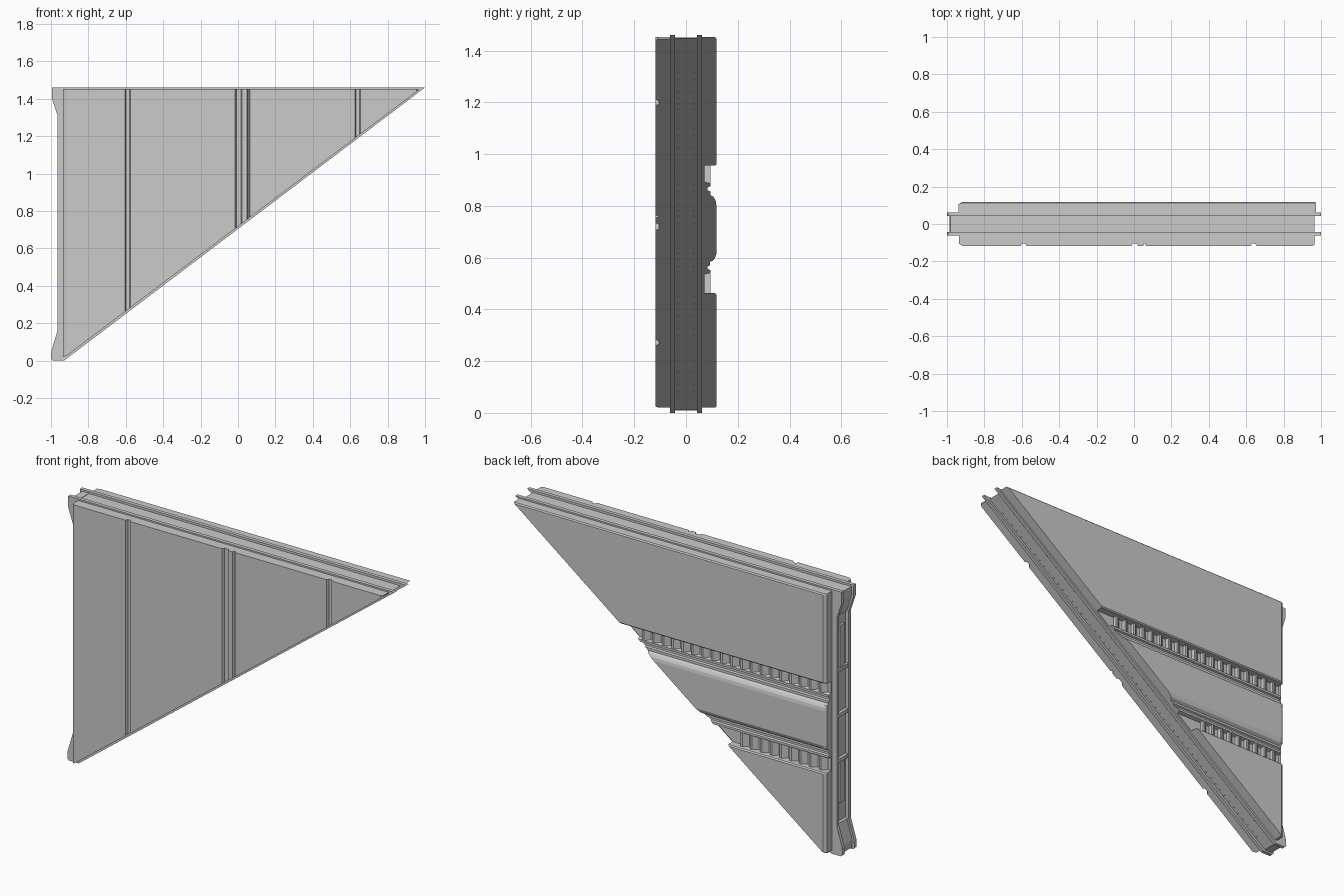
import bpy, bmesh
from math import atan2

TOP = 1.46
SLOPE = TOP / 1.935


def hyp_x(z):
    return -0.935 + z / SLOPE


def hyp_z(x):
    return (x + 0.935) * SLOPE


def build(name, solids):
    """Each solid is a list of matching closed rings, skinned and capped."""
    bm = bmesh.new()
    for rings in solids:
        vs = [[bm.verts.new(p) for p in r] for r in rings]
        n = len(vs[0])
        for a, b in zip(vs, vs[1:]):
            for i in range(n):
                j = (i + 1) % n
                bm.faces.new((a[i], a[j], b[j], b[i]))
        bm.faces.new(vs[0][::-1])
        bm.faces.new(vs[-1])
    bmesh.ops.recalc_face_normals(bm, faces=bm.faces)
    mesh = bpy.data.meshes.new(name)
    bm.to_mesh(mesh)
    bm.free()
    ob = bpy.data.objects.new(name, mesh)
    bpy.context.collection.objects.link(ob)
    return ob


def slab(outline, y0, y1):
    return [[(x, y, z) for x, z in outline] for y in (y0, y1)]


def box(x0, x1, y0, y1, z0, z1):
    return slab([(x0, z0), (x1, z0), (x1, z1), (x0, z1)], y0, y1)


# Core web between the two rails
build("core", [slab([(-0.945, 0.012), (hyp_x(0.012) - 0.02, 0.012),
                     (hyp_x(1.448) - 0.02, 1.448), (-0.945, 1.448)], -0.06, 0.06)])

# Twin edge rails with flared left corners
rail = [(-0.93, 0), (1.0, TOP), (-0.995, TOP), (-0.995, 1.40), (-0.965, 1.31),
        (-0.965, 0.16), (-0.998, 0.05), (-1.0, 0.01), (-0.99, 0)]
for name, s in (("front_rail", -1), ("back_rail", 1)):
    build(name, [slab(rail, s * 0.042, s * 0.062)])

# Front panel: grooved cross-section, cut along the slanted edge
prof = [(-0.935, -0.058), (-0.935, -0.106), (-0.917, -0.118)]
for a, b in ((-0.605, -0.575), (-0.015, 0.022), (0.048, 0.064), (0.625, 0.655)):
    prof += [(a, -0.118), (a + 0.006, -0.105), (b - 0.006, -0.105), (b, -0.118)]
prof += [(0.955, -0.118), (0.965, -0.11), (0.965, -0.058)]
build("front_panel", [[[(x, y, max(0.02, hyp_z(x + 0.015))) for x, y in prof],
                       [(x, y, 1.452) for x, y in prof]]])

# Back panel: stepped cross-section with two recessed bands
back = [(0.058, 0.02), (0.112, 0.02), (0.118, 0.026),
        (0.118, 0.457), (0.112, 0.463), (0.072, 0.463),
        (0.072, 0.535), (0.094, 0.540), (0.094, 0.552), (0.084, 0.556),
        (0.084, 0.566), (0.092, 0.570), (0.092, 0.582), (0.108, 0.592), (0.117, 0.612),
        (0.117, 0.805), (0.114, 0.822), (0.106, 0.835), (0.094, 0.842),
        (0.094, 0.856), (0.084, 0.860), (0.084, 0.872), (0.094, 0.876), (0.094, 0.888),
        (0.072, 0.893), (0.072, 0.956), (0.112, 0.956), (0.118, 0.962),
        (0.118, 1.446), (0.112, 1.452), (0.058, 1.452)]
build("back_panel", [[[(-0.937, min(y, 0.106), z) for y, z in back],
                      [(min(-0.92, hyp_x(z) - 0.017), y, z) for y, z in back],
                      [(hyp_x(z) - 0.015, y, z) for y, z in back]]])

# Rows of wedge fins inside the bands
for name, z0, z1 in (("upper_fins", 0.89, 0.957), ("lower_fins", 0.462, 0.538)):
    fins, x = [], -0.92
    while x + 0.055 < hyp_x(z0) - 0.015:
        tri = [(x, 0.07), (x + 0.042, 0.07), (x + 0.042, 0.094), (x + 0.03, 0.094)]
        fins.append([[(px, py, z) for px, py in tri] for z in (z0, z1)])
        x += 0.06
    build(name, fins)

# Left edge: flared end blocks, inner plates and small brackets
build("end_blocks", [
    slab([(-0.94, 1.30), (-0.955, 1.31), (-0.982, 1.40), (-0.982, 1.45), (-0.94, 1.45)],
         -0.043, 0.043),
    slab([(-0.94, 0.17), (-0.955, 0.16), (-0.986, 0.05), (-0.986, 0.01), (-0.94, 0.01)],
         -0.043, 0.043)])
build("edge_plates", [box(-0.956, -0.94, -0.02, 0.02, a, b)
                      for a, b in ((1.02, 1.25), (0.27, 0.50))])
build("edge_brackets", [box(-0.962, -0.94, -0.043, 0.043, z - 0.01, z + 0.01)
                        for z in (1.01, 0.76, 0.51)])

# Small studs along the slanted channel
studs = build("slanted_edge_studs", [
    box(-0.003, 0.003, y - 0.003, y + 0.003, -0.003 + t, 0.003 + t)
    for y in (-0.03, 0.03) for t in [0.1 + 0.04 * i for i in range(56)]])
studs.location = (hyp_x(0) - 0.02, 0, 0)
studs.rotation_euler = (0, atan2(1.935, TOP), 0)
